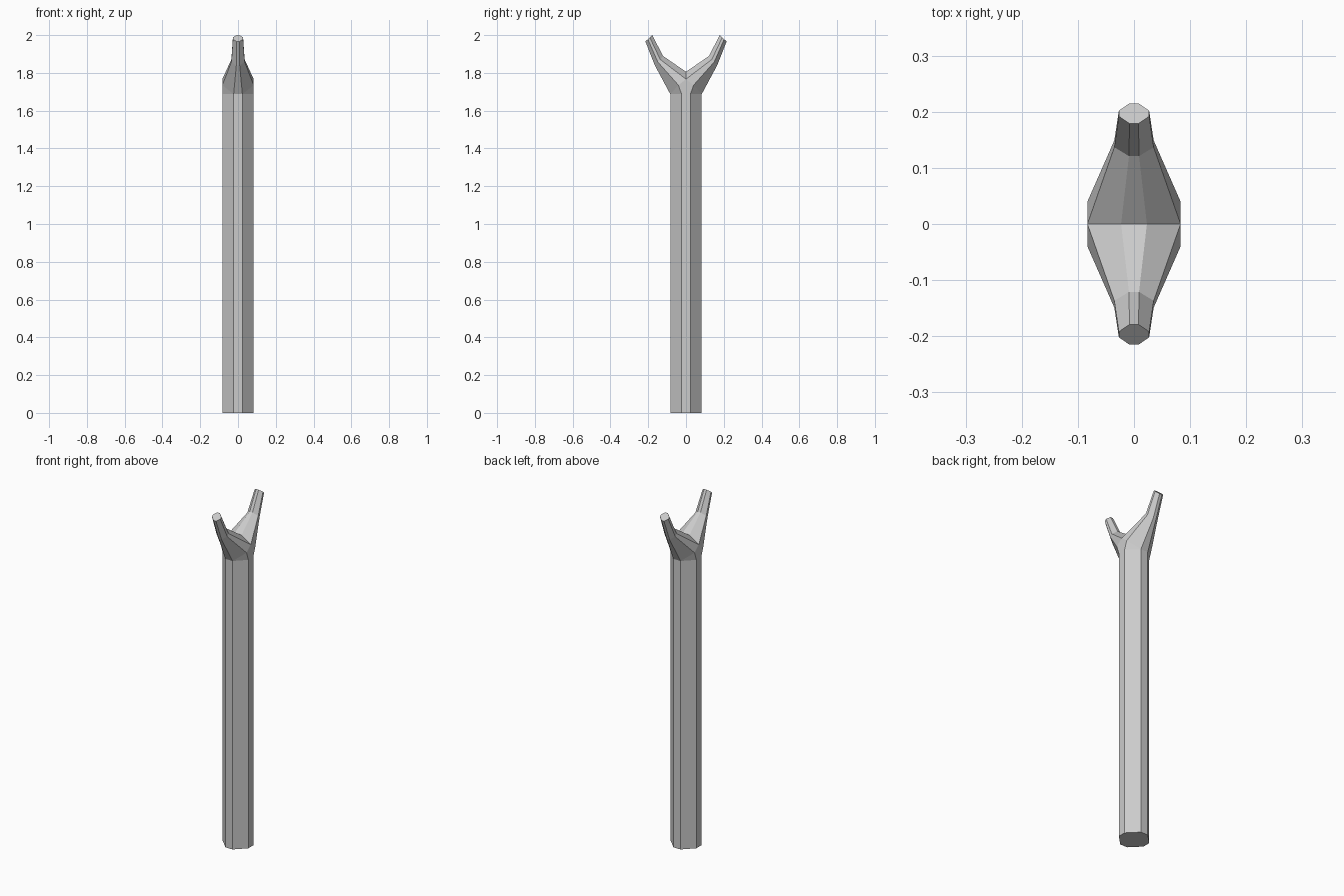
import bpy
import bmesh
import math

cube = bpy.data.objects.get("Cube")
if cube:
    bpy.data.objects.remove(cube, do_unlink=True)

grey = bpy.data.materials.new("plain grey")
grey.use_nodes = True
colour = (0.6, 0.6, 0.6, 1)
grey.diffuse_color = colour
grey.node_tree.nodes["Principled BSDF"].inputs["Base Color"].default_value = colour

R, F = 0.083, 0.023        # shaft half width and half width of each flat
SHOULDER = 1.687           # height where the shaft starts to fork

bm = bmesh.new()


def ring(points):
    """Loop from (half width, y, z) points, outer flat to inner flat, then mirrored in x."""
    right = [bm.verts.new(p) for p in points]
    left = [bm.verts.new((-x, y, z)) for x, y, z in reversed(points)]
    return right + left


def prong_ring(outer, inner, half, flat):
    """Tilted eight-sided section between an outer and an inner (y, z) point."""
    points = []
    for t, x in ((0, flat), (0.36, half), (0.64, half), (1, flat)):
        y, z = (a + (b - a) * t for a, b in zip(outer, inner))
        points.append((x, y, z))
    return ring(points)


def bridge(a, b):
    for i in range(len(a)):
        j = (i + 1) % len(a)
        bm.faces.new((a[i], a[j], b[j], b[i]))


# Prong: crotch section, bend and tip
crotch = ring([(F, R, SHOULDER), (R, 0.04, 1.735), (R, 0, 1.767), (F, 0, 1.806)])
bend = prong_ring((0.165, 1.84), (0.121, 1.889), 0.035, 0.009)
tip = prong_ring((0.215, 1.966), (0.179, 2.0), 0.027, 0.008)
bridge(crotch, bend)
bridge(bend, tip)
bm.faces.new(tip)

# Half shaft, joined to the crotch section
low = [bm.verts.new((x, y, 0)) for x, y in
       ((R, 0), (R, F), (F, R), (-F, R), (-R, F), (-R, 0))]
side = [bm.verts.new((s * R, F, SHOULDER)) for s in (1, -1)]
bm.faces.new(low)
bm.faces.new((low[2], low[3], crotch[-1], crotch[0]))
for s, (end, corner, flat), (outer, chamfer, centre) in (
        (0, low[:3], crotch[:3]), (1, low[:2:-1], crotch[:4:-1])):
    bm.faces.new((flat, corner, side[s], outer))
    bm.faces.new((outer, side[s], chamfer))
    bm.faces.new((corner, end, centre, chamfer, side[s]))

# Mirror to the other prong, weld and merge the flat side panels
half = bm.verts[:] + bm.edges[:] + bm.faces[:]
copy = bmesh.ops.duplicate(bm, geom=half)["geom"]
for v in copy:
    if isinstance(v, bmesh.types.BMVert):
        v.co.y = -v.co.y
bmesh.ops.remove_doubles(bm, verts=bm.verts[:], dist=0.0005)
bmesh.ops.recalc_face_normals(bm, faces=bm.faces[:])
bmesh.ops.dissolve_limit(bm, angle_limit=math.radians(0.5),
                         verts=bm.verts[:], edges=bm.edges[:])

mesh = bpy.data.meshes.new("forked_post")
bm.to_mesh(mesh)
bm.free()
mesh.materials.append(grey)
post = bpy.data.objects.new("forked_post", mesh)
bpy.context.collection.objects.link(post)
